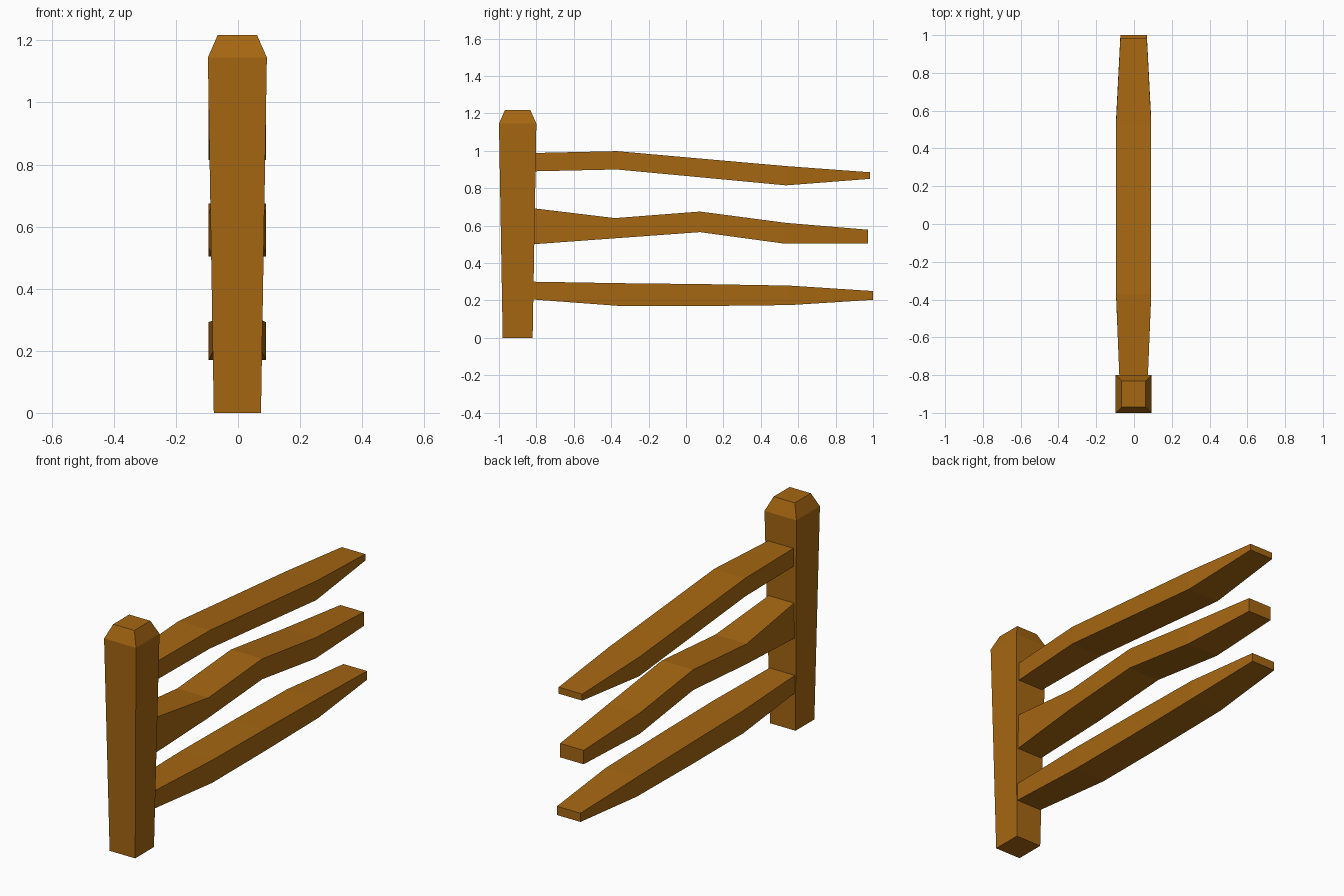
import bpy, bmesh

if "Cube" in bpy.data.objects:
    bpy.data.objects.remove(bpy.data.objects["Cube"])

wood = bpy.data.materials.new("wood")
wood.diffuse_color = (0.38, 0.135, 0.006, 1)
wood.use_nodes = True
wood.node_tree.nodes["Principled BSDF"].inputs["Base Color"].default_value = wood.diffuse_color


def loft(name, rings):
    """Bridge a list of four-point rings into a closed, flat-shaded solid."""
    bm = bmesh.new()
    loops = [[bm.verts.new(p) for p in ring] for ring in rings]
    for a, b in zip(loops, loops[1:]):
        for i in range(4):
            j = (i + 1) % 4
            bm.faces.new((a[i], a[j], b[j], b[i]))
    bm.faces.new(loops[0][::-1])
    bm.faces.new(loops[-1])
    bmesh.ops.recalc_face_normals(bm, faces=bm.faces)
    mesh = bpy.data.meshes.new(name)
    bm.to_mesh(mesh)
    bm.free()
    mesh.materials.append(wood)
    obj = bpy.data.objects.new(name, mesh)
    bpy.context.collection.objects.link(obj)
    return obj


# Post: widens upward, then a chamfered cap (z, half width x, half depth y)
CX, CY = -0.002, -0.9
post = [(0, 0.076, 0.08), (1.145, 0.095, 0.1), (1.218, 0.063, 0.068)]
loft("post", [[(CX - x, CY - y, z), (CX + x, CY - y, z),
               (CX + x, CY + y, z), (CX - x, CY + y, z)] for z, x, y in post])

# Rails: side profile stations (y, bottom z, top z) with shared half widths
HALF_WIDTHS = [0.075, 0.093, 0.093, 0.093, 0.07]
rails = {
    "top_rail": [(-0.82, 0.89, 0.988), (-0.37, 0.90, 0.998), (0.08, 0.858, 0.958),
                 (0.535, 0.815, 0.918), (0.985, 0.85, 0.885)],
    "middle_rail": [(-0.82, 0.50, 0.693), (-0.38, 0.532, 0.64), (0.075, 0.565, 0.675),
                    (0.53, 0.503, 0.615), (0.973, 0.503, 0.578)],
    "bottom_rail": [(-0.82, 0.205, 0.30), (-0.35, 0.17, 0.292), (0.1, 0.17, 0.287),
                    (0.555, 0.175, 0.279), (1.0, 0.203, 0.25)],
}
for name, stations in rails.items():
    loft(name, [[(CX - w, y, lo), (CX + w, y, lo), (CX + w, y, hi), (CX - w, y, hi)]
                for (y, lo, hi), w in zip(stations, HALF_WIDTHS)])
